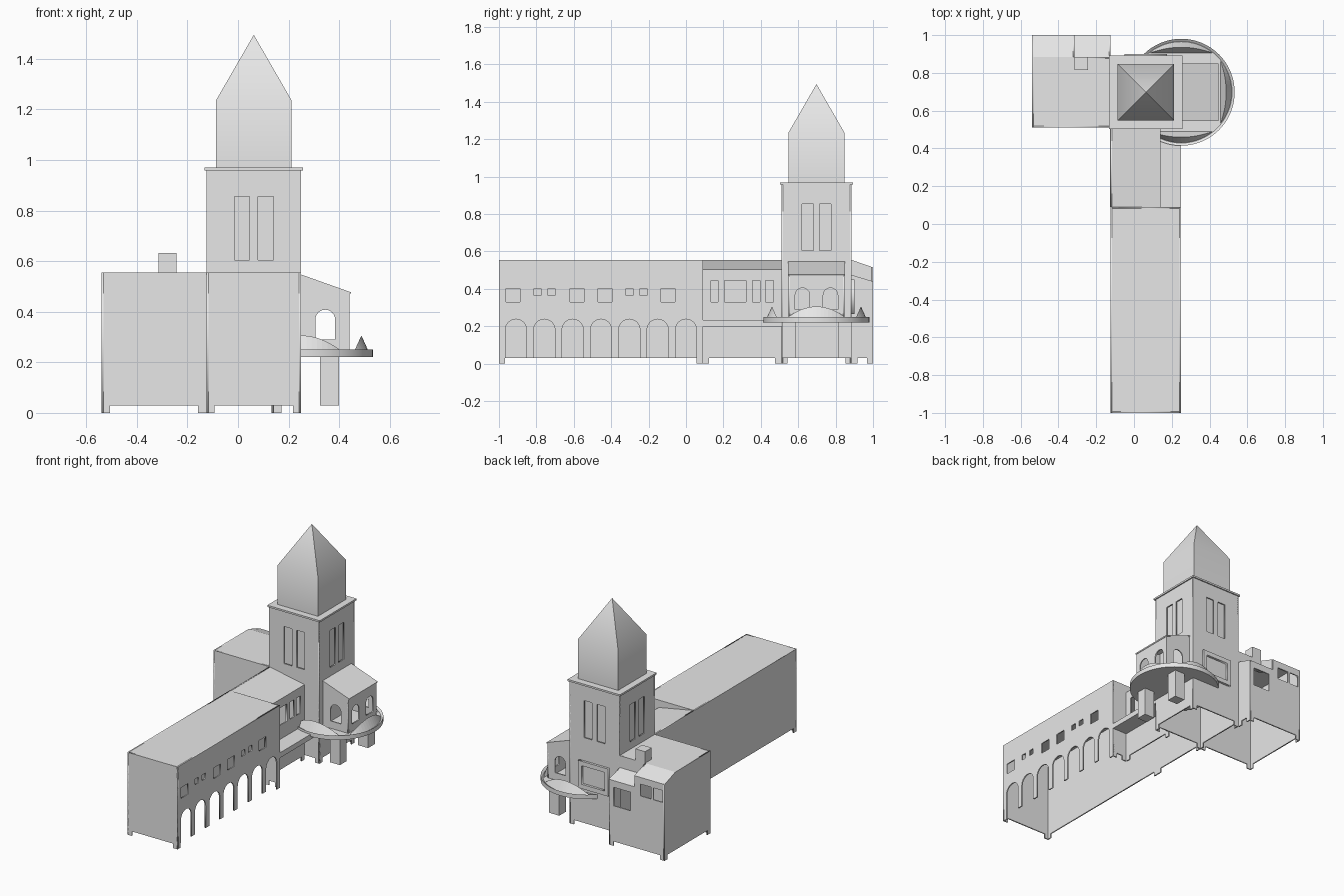
import bpy, bmesh, math
from mathutils import Matrix, Vector

cube = bpy.data.objects.get("Cube")
if cube:
    bpy.data.objects.remove(cube, do_unlink=True)

stone = bpy.data.materials.new("pale_grey_stone")
stone.use_nodes = True
stone.diffuse_color = (0.8, 0.8, 0.8, 1)
stone.node_tree.nodes["Principled BSDF"].inputs["Base Color"].default_value = (0.8, 0.8, 0.8, 1)

T = 0.004      # half thickness of a wall
FOOT = 0.033   # width of a corner foot
BASE = 0.03    # underside of the walls
EAVE = 0.555

# Shared outer lines of the plan
L, R, S, N = -0.125, 0.25, 0.51, 0.885
WING_L, STEP, BACK = -0.54, -0.315, 1.0
INNER, JOIN = 0.14, 0.09
MID_X, MID_Y = (L + R) / 2, (S + N) / 2


def add(name, bm):
    me = bpy.data.meshes.new(name)
    bm.to_mesh(me)
    bm.free()
    me.materials.append(stone)
    ob = bpy.data.objects.new(name, me)
    bpy.context.collection.objects.link(ob)
    return ob


def box(name, x0, x1, y0, y1, z0, z1):
    bm = bmesh.new()
    size = Matrix.Diagonal((x1 - x0, y1 - y0, z1 - z0, 1))
    place = Matrix.Translation(((x0 + x1) / 2, (y0 + y1) / 2, (z0 + z1) / 2))
    bmesh.ops.create_cube(bm, size=1, matrix=place @ size)
    return add(name, bm)


def sheet(name, pts, thick=0.008):
    """Thin roof panel whose upper side holds the given corners."""
    bm = bmesh.new()
    face = bm.faces.new([bm.verts.new(p) for p in pts])
    face.normal_update()
    if face.normal.z < 0:
        face.normal_flip()
    ob = add(name, bm)
    mod = ob.modifiers.new("thickness", "SOLIDIFY")
    mod.thickness, mod.offset = thick, -1
    return ob


def rect(a, b, z0, z1):
    return [(a, z0), (b, z0), (b, z1), (a, z1)]


def arch(c, half, z0, top, n=12):
    spring = top - half
    curve = [(c - half * math.cos(math.pi * i / n), spring + half * math.sin(math.pi * i / n))
             for i in range(n + 1)]
    return [(c - half, z0)] + curve + [(c + half, z0)]


def footed(a, b, tops, arches=()):
    """Wall outline standing on two corner feet; tops run from b back to a."""
    pts = [(a, 0), (a + FOOT, 0), (a + FOOT, BASE)]
    for c in arches:
        pts += arch(c, 0.057, BASE, 0.238)
    return pts + [(b - FOOT, BASE), (b - FOOT, 0), (b, 0)] + tops


def wall(name, axis, pos, inward, outline, holes=()):
    """Upright panel across an axis, with its outer face at pos."""
    cu = bpy.data.curves.new(name, "CURVE")
    cu.dimensions, cu.fill_mode, cu.extrude = "2D", "BOTH", T
    for loop in [outline, *holes]:
        sp = cu.splines.new("POLY")
        sp.points.add(len(loop) - 1)
        for p, (u, v) in zip(sp.points, loop):
            p.co = (u, v, 0, 1)
        sp.use_cyclic_u = True
    tmp = bpy.data.objects.new(name, cu)
    bpy.context.collection.objects.link(tmp)
    deps = bpy.context.evaluated_depsgraph_get()
    me = bpy.data.meshes.new_from_object(tmp.evaluated_get(deps))
    bpy.data.objects.remove(tmp, do_unlink=True)
    c = pos + inward * T
    if axis == "x":
        m = Matrix(((0, 0, 1, c), (1, 0, 0, 0), (0, 1, 0, 0), (0, 0, 0, 1)))
    else:
        m = Matrix(((1, 0, 0, 0), (0, 0, -1, c), (0, 1, 0, 0), (0, 0, 0, 1)))
    bm = bmesh.new()
    bm.from_mesh(me)
    bpy.data.meshes.remove(me)
    bmesh.ops.transform(bm, matrix=m, verts=bm.verts)
    bmesh.ops.remove_doubles(bm, verts=bm.verts, dist=1e-5)
    bmesh.ops.recalc_face_normals(bm, faces=bm.faces)
    return add(name, bm)


def level(a, b, z):
    return [(b, z), (a, z)]


# Long hall: arcade below, a row of windows above
wide = [-0.963, -0.62, -0.47, -0.134]
narrow = [-0.813, -0.738, -0.32, -0.246]
panes = [rect(y, y + 0.075, 0.33, 0.402) for y in wide]
panes += [rect(y, y + 0.037, 0.365, 0.402) for y in narrow]
arcade = [-0.909 + 0.1515 * i for i in range(7)]
wall("hall_arcade_wall", "x", R, -1, footed(-1, JOIN, level(-1, JOIN, EAVE), arcade), panes)
wall("hall_left_wall", "x", L, 1, footed(-1, JOIN, level(-1, JOIN, EAVE)))
wall("hall_front_wall", "y", -1, 1, footed(L, R, level(L, R, EAVE)))
wall("hall_end_wall", "y", JOIN, -1, footed(INNER, R, [(R, EAVE), (L, EAVE), (INNER, 0.503)]))
sheet("hall_roof", [(L, -1, EAVE), (R, -1, EAVE), (R, JOIN, EAVE), (L, JOIN, EAVE)])

# Narrow link between hall and tower, with a terrace
slots = [(0.133, 0.17), (0.207, 0.32), (0.355, 0.395), (0.425, 0.468)]
wall("link_window_wall", "x", INNER, -1, footed(JOIN, S, level(JOIN, S, 0.505)),
     [rect(a, b, 0.33, 0.446) for a, b in slots])
wall("link_left_wall", "x", L, 1, footed(JOIN, S, level(JOIN, S, EAVE)))
sheet("link_roof", [(L, JOIN, EAVE), (INNER, JOIN, 0.505), (INNER, S, 0.505), (L, S, EAVE)])
box("link_terrace", INNER, R, JOIN, S, 0.2, 0.235)

# Tower with paired recessed openings on each side
TOP = 0.96
for name, axis, pos, inward, a, b, mid in (
        ("front", "y", S, 1, L, R, MID_X), ("back", "y", N, -1, L, R, MID_X),
        ("left", "x", L, 1, S, N, MID_Y), ("right", "x", R, -1, S, N, MID_Y)):
    openings = [rect(mid + d - 0.03, mid + d + 0.03, 0.605, 0.855) for d in (-0.047, 0.047)]
    wall("tower_%s_wall" % name, axis, pos, inward, footed(a, b, level(a, b, TOP)), openings)
box("tower_core", L + 0.022, R - 0.022, S + 0.022, N - 0.022, 0.58, 0.88)
box("tower_cornice", L - 0.008, R + 0.008, S - 0.008, N + 0.008, TOP - 0.002, 0.97)

# Spire: square shaft with a pyramid cap
spire = box("spire", MID_X - 0.15, MID_X + 0.15, MID_Y - 0.15, MID_Y + 0.15, 0.97, 1.235)
bm = bmesh.new()
bm.from_mesh(spire.data)
cap = max(bm.faces, key=lambda f: f.calc_center_median().z)
bmesh.ops.poke(bm, faces=[cap])["verts"][0].co.z = 1.495
bm.to_mesh(spire.data)
bm.free()
bpy.context.view_layer.objects.active = spire
spire.select_set(True)
bpy.ops.object.shade_smooth_by_angle(angle=math.radians(40))
spire.select_set(False)

# Framed panel on the back of the tower
wall("back_panel_frame", "y", N + 0.016, -1, rect(-0.05, 0.175, 0.265, 0.45),
     [rect(-0.022, 0.147, 0.295, 0.42)])
wall("back_panel_frame_base", "y", N + 0.008, -1, rect(-0.05, 0.175, 0.265, 0.45),
     [rect(-0.022, 0.147, 0.295, 0.42)])

# Side wing with a lower corner and a chimney
HIGH, LOW0, LOW1 = 0.515, 0.475, 0.44
wall("wing_outer_wall", "x", WING_L, 1, footed(S, BACK, [(BACK, HIGH), (N, EAVE), (S, EAVE)]))
wall("wing_front_wall", "y", S, 1, footed(WING_L, L, level(WING_L, L, EAVE)))
wall("wing_inner_wall", "x", L, -1, footed(N, BACK, [(BACK, LOW1), (N, LOW0)]))
wall("wing_back_wall", "y", BACK, -1,
     footed(WING_L, L, [(L, LOW1), (STEP, LOW1), (STEP, HIGH), (WING_L, HIGH)]),
     [rect(-0.525, -0.457, 0.39, 0.47), rect(-0.44, -0.36, 0.39, 0.47), rect(-0.285, -0.16, 0.27, 0.395)])
wall("wing_step_side", "x", STEP, -1, [(N, LOW0), (BACK, LOW1), (BACK, HIGH), (N, EAVE)])
wall("wing_step_back", "y", N, -1, rect(STEP, L, LOW0 - 0.008, EAVE))
sheet("wing_flat_roof", [(WING_L, S, EAVE), (L, S, EAVE), (L, N, EAVE), (WING_L, N, EAVE)])
sheet("wing_sloped_roof", [(WING_L, N, EAVE), (STEP, N, EAVE), (STEP, BACK, HIGH), (WING_L, BACK, HIGH)])
sheet("wing_low_roof", [(STEP, N, LOW0), (L, N, LOW0), (L, BACK, LOW1), (STEP, BACK, LOW1)])
box("chimney", STEP, -0.243, 0.815, N, EAVE - 0.02, 0.632)

# Round balcony with a shallow rim, on two piers
bm = bmesh.new()
bmesh.ops.create_cone(bm, cap_ends=True, segments=64, radius1=0.283, radius2=0.283, depth=0.03,
                      matrix=Matrix.Translation((R, MID_Y, 0.236)))
floor = max(bm.faces, key=lambda f: f.calc_center_median().z)
bmesh.ops.inset_region(bm, faces=[floor], thickness=0.014)
bmesh.ops.translate(bm, vec=(0, 0, -0.01), verts=floor.verts)
disc = add("balcony_floor", bm)
bpy.context.view_layer.objects.active = disc
disc.select_set(True)
bpy.ops.object.shade_smooth_by_angle(angle=math.radians(30))
for name, y in (("front", 0.55), ("back", 0.85)):
    box("balcony_pier_" + name, 0.325, 0.4, y - 0.036, y + 0.036, BASE, 0.225)

# Curved crests around the balcony
for name, turn in (("back", 90), ("right", 0), ("front", -90)):
    bm = bmesh.new()
    rows = []
    for i in range(17):
        t = -1 + i / 8
        side = 0.165 * t
        outer = math.sqrt(0.268 ** 2 - side ** 2)
        rise = 1 - t * t
        ring = [(0.208, 0.24), (0.208 + 0.03 * rise, 0.24 + 0.066 * rise), (outer, 0.24)]
        rows.append([bm.verts.new((r, side, z)) for r, z in ring])
    for p, q in zip(rows, rows[1:]):
        for k in range(3):
            bm.faces.new((p[k], q[k], q[(k + 1) % 3], p[(k + 1) % 3]))
    bmesh.ops.remove_doubles(bm, verts=bm.verts, dist=1e-5)
    bmesh.ops.recalc_face_normals(bm, faces=bm.faces)
    move = Matrix.Translation((R, MID_Y, 0)) @ Matrix.Rotation(math.radians(turn), 4, "Z")
    bmesh.ops.transform(bm, matrix=move, verts=bm.verts)
    add("balcony_crest_" + name, bm)

# Balcony room with arched openings and a lean-to roof
X1, Y0, Y1 = 0.44, MID_Y - 0.15, MID_Y + 0.15
side = [(R, 0.23), (X1, 0.23), (X1, 0.474), (R, 0.54)]
for name, y, inward in (("front", Y0, 1), ("back", Y1, -1)):
    wall("balcony_room_%s_wall" % name, "y", y, inward, side, [arch(0.345, 0.039, 0.29, 0.408)])
wall("balcony_room_outer_wall", "x", X1, -1, rect(Y0, Y1, 0.23, 0.474),
     [arch(MID_Y + d, 0.039, 0.29, 0.405) for d in (-0.075, 0.075)])
sheet("balcony_room_roof", [(R, Y0 - 0.003, 0.547), (0.447, Y0 - 0.003, 0.477),
                            (0.447, Y1 + 0.003, 0.477), (R, Y1 + 0.003, 0.547)])
